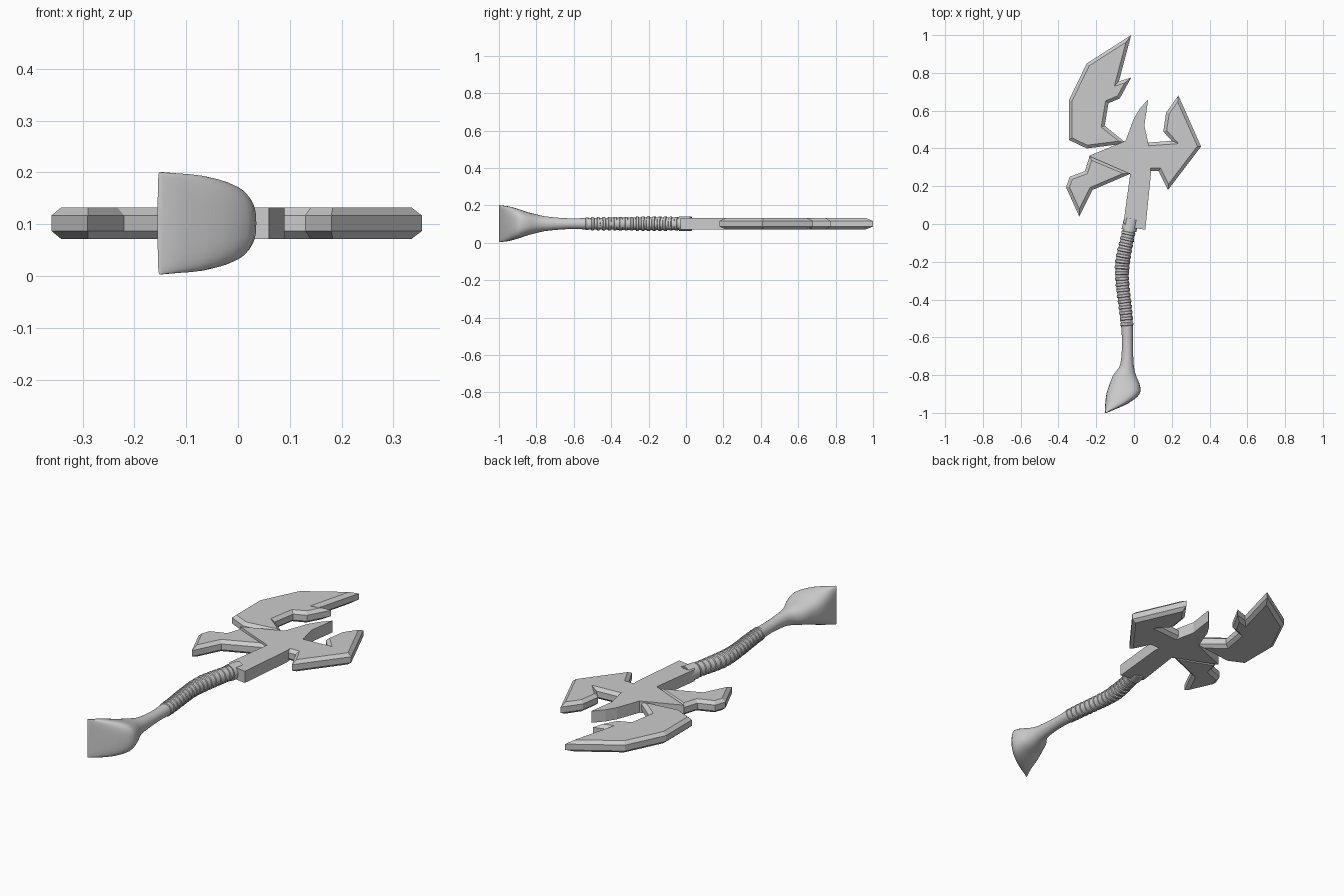
import bpy, bmesh, math
from mathutils import Vector

cube = bpy.data.objects.get("Cube")
if cube:
    bpy.data.objects.remove(cube, do_unlink=True)

grey = bpy.data.materials.new("plain_grey")
grey.use_nodes = True
grey.diffuse_color = (0.6, 0.6, 0.6, 1)
grey.node_tree.nodes["Principled BSDF"].inputs["Base Color"].default_value = (0.6, 0.6, 0.6, 1)

MID = 0.102      # height of the weapon's central plane
HALF = 0.03      # half thickness of the head


def finish(name, bm, smooth=False):
    bmesh.ops.recalc_face_normals(bm, faces=bm.faces)
    mesh = bpy.data.meshes.new(name)
    bm.to_mesh(mesh)
    bm.free()
    mesh.materials.append(grey)
    obj = bpy.data.objects.new(name, mesh)
    bpy.context.collection.objects.link(obj)
    if smooth:
        bpy.ops.object.select_all(action='DESELECT')
        obj.select_set(True)
        bpy.context.view_layer.objects.active = obj
        bpy.ops.object.shade_smooth_by_angle(angle=math.radians(40))
    return obj


def plate(name, outline, chamfer=0.0, drop=0.015):
    """Extruded outline, optionally with chamfered rims on both faces."""
    bm = bmesh.new()
    h = HALF - (drop if chamfer else 0)
    base = bm.faces.new([bm.verts.new((x, y, MID - h)) for x, y in outline])
    ext = bmesh.ops.extrude_face_region(bm, geom=[base], use_keep_orig=True)
    top_verts = [g for g in ext["geom"] if isinstance(g, bmesh.types.BMVert)]
    bmesh.ops.translate(bm, verts=top_verts, vec=(0, 0, 2 * h))
    bmesh.ops.recalc_face_normals(bm, faces=bm.faces)
    if chamfer:
        for cap in [f for f in bm.faces if abs(f.normal.z) > 0.9]:
            bmesh.ops.inset_region(bm, faces=[cap], thickness=chamfer, depth=0,
                                   use_even_offset=True)
            for v in cap.verts:
                v.co.z = MID + math.copysign(HALF, v.co.z - MID)
    return finish(name, bm, False)


def loft(bm, rings):
    """Skin a list of closed point rings and cap the ends."""
    loops = [[bm.verts.new(p) for p in ring] for ring in rings]
    n = len(loops[0])
    for a, b in zip(loops, loops[1:]):
        for i in range(n):
            j = (i + 1) % n
            bm.faces.new((a[i], a[j], b[j], b[i]))
    bm.faces.new(loops[0])
    bm.faces.new(loops[-1])


def spline(keys, y):
    """Smooth interpolation of (y, values...) rows, sorted by falling y."""
    for i in range(len(keys) - 1):
        if keys[i][0] >= y >= keys[i + 1][0]:
            break
    k = [keys[min(max(i + d, 0), len(keys) - 1)] for d in (-1, 0, 1, 2)]
    t = (y - k[1][0]) / (k[2][0] - k[1][0])
    span = k[2][0] - k[1][0]
    out = []
    for c in range(1, len(keys[0])):
        m1 = (k[2][c] - k[0][c]) / (k[2][0] - k[0][0]) * span
        m2 = (k[3][c] - k[1][c]) / (k[3][0] - k[1][0]) * span
        out.append((2*t**3 - 3*t**2 + 1) * k[1][c] + (t**3 - 2*t**2 + t) * m1
                   + (3*t**2 - 2*t**3) * k[2][c] + (t**3 - t**2) * m2)
    return out


# Head: central hub with its curved spike
plate("hub", [(0.075, 0.66), (0.03, 0.61), (0, 0.56), (-0.045, 0.44), (-0.24, 0.36),
              (-0.02, 0.265), (-0.055, 0.01), (-0.04, -0.015), (0.06, -0.03),
              (0.09, 0.27), (0.075, 0.43), (0.055, 0.52)])

# Head: chamfered blades
plate("large_blade", [(-0.015, 1.0), (-0.25, 0.85), (-0.345, 0.655), (-0.345, 0.445),
                      (-0.25, 0.4), (-0.04, 0.427), (-0.155, 0.52), (-0.135, 0.64),
                      (-0.075, 0.665), (-0.015, 0.775), (-0.08, 0.755)], 0.017)
plate("left_blade", [(0.06, 0.43), (0.2, 0.44), (0.155, 0.49), (0.17, 0.59),
                     (0.235, 0.68), (0.355, 0.41), (0.18, 0.18), (0.13, 0.28),
                     (0.06, 0.28)], 0.017)
plate("rear_hook", [(-0.235, 0.36), (-0.26, 0.28), (-0.34, 0.25), (-0.36, 0.195),
                    (-0.29, 0.04), (-0.22, 0.18), (-0.015, 0.268)], 0.017)

# Handle: rows of y, centre x, half width, half height, squareness
handle_keys = [(0.03, -0.012, 0.034, 0.034, 2), (-0.05, -0.03, 0.034, 0.034, 2),
               (-0.2, -0.06, 0.037, 0.034, 2), (-0.3, -0.062, 0.034, 0.033, 2),
               (-0.5, -0.04, 0.032, 0.031, 2), (-0.63, -0.035, 0.029, 0.029, 2),
               (-0.75, -0.038, 0.037, 0.039, 2), (-0.8, -0.05, 0.06, 0.05, 2.2),
               (-0.85, -0.05, 0.08, 0.063, 2.5), (-0.9, -0.058, 0.088, 0.08, 2.8),
               (-0.95, -0.092, 0.06, 0.093, 3.2), (-1.0, -0.15, 0.005, 0.099, 4)]


def section(y, sides=32):
    cx, w, h, p = spline(handle_keys, y)
    ring = []
    for i in range(sides):
        a = math.tau * i / sides
        c, s = math.cos(a), math.sin(a)
        ring.append((cx + w * math.copysign(abs(c) ** (2 / p), c), y,
                     MID + h * math.copysign(abs(s) ** (2 / p), s)))
    return ring


bm = bmesh.new()
steps = 60
loft(bm, [section(0.03 - 1.03 * i / steps) for i in range(steps + 1)])
finish("handle", bm, True)


def centre(y):
    return Vector((spline(handle_keys, y)[0], y, MID))


def band(bm, y, profile, sides=24):
    """Ring around the grip, square to its path; profile is (offset, extra radius)."""
    along = (centre(y - 0.005) - centre(y + 0.005)).normalized()
    side = along.cross(Vector((0, 0, 1)))
    radius = spline(handle_keys, y)[1]
    loft(bm, [[centre(y) + along * d + (side * math.cos(math.tau * i / sides)
               + Vector((0, 0, math.sin(math.tau * i / sides)))) * (radius + r)
               for i in range(sides)] for d, r in profile])


# Grip wrapping and the collar under the head
bm = bmesh.new()
for i in range(17):
    band(bm, -0.05 - 0.03 * i, [(-0.011, -0.004), (-0.006, 0.003),
                                (0.006, 0.003), (0.011, -0.004)])
finish("grip_wrapping", bm, True)
bm = bmesh.new()
band(bm, -0.005, [(-0.033, 0.006), (0.03, 0.006)])
finish("collar", bm, True)
